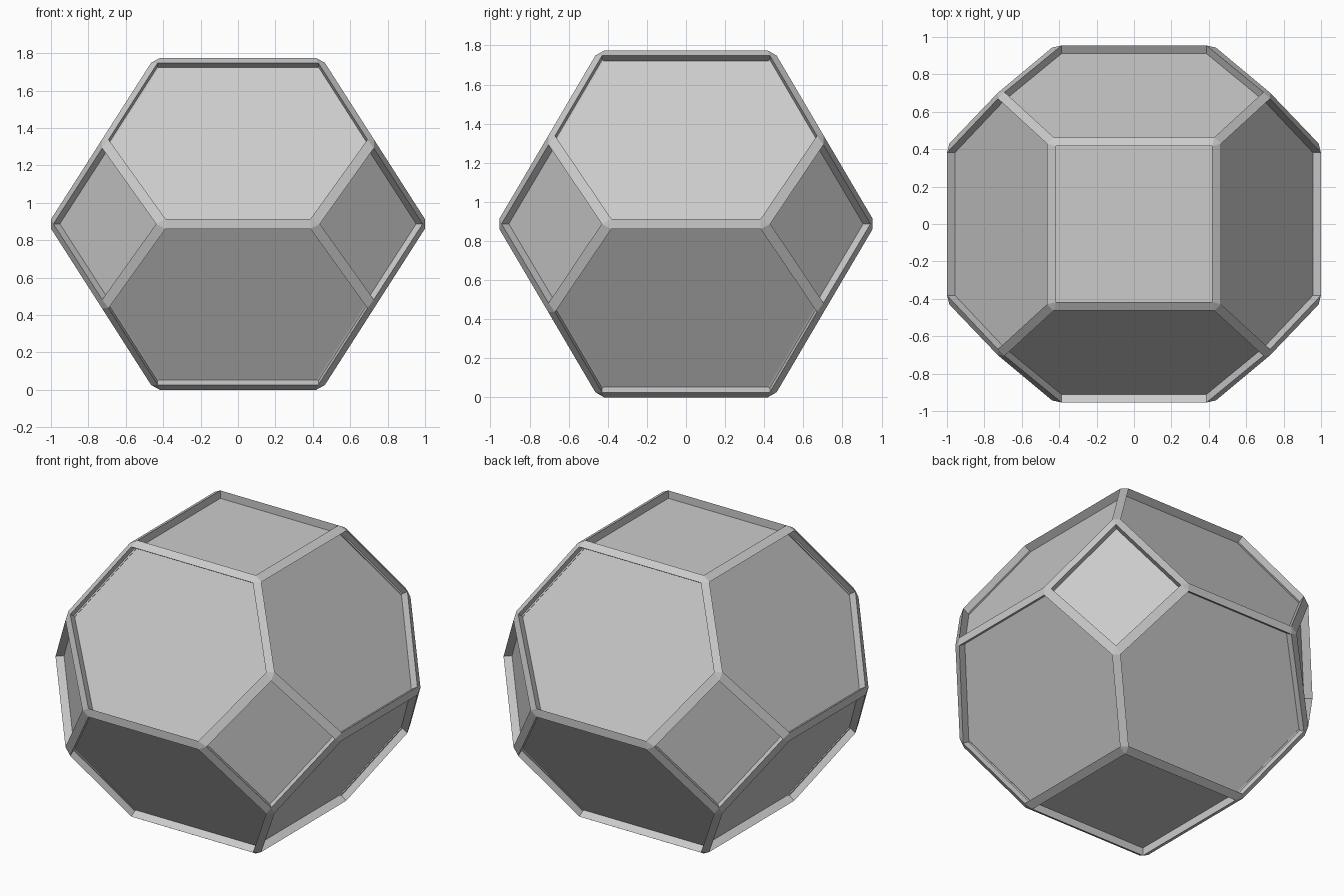
import bpy, bmesh, math

if "Cube" in bpy.data.objects:
    bpy.data.objects.remove(bpy.data.objects["Cube"])

HALF_Z = 0.8875    # half height of the solid
BEVEL = 0.031      # half width of the frame strips, measured on the faces
RECESS = 0.05      # depth of the sunken panels

# One corner of each kind; mirroring in x, y and z gives the whole solid
corners = [(0.448, 0.448, HALF_Z),   # square top and bottom
           (0.728, 0.705, 0.45),     # tips of the diamonds
           (1.016, 0.40, 0.0),       # side edges
           (0.405, 0.97, 0.0)]       # front and back edges
points = {(sx * x, sy * y, sz * z + HALF_Z)
          for x, y, z in corners
          for sx in (1, -1) for sy in (1, -1) for sz in (1, -1)}

# Fourteen-sided body: hull of the corners, with its triangles merged
bm = bmesh.new()
for p in sorted(points):
    bm.verts.new(p)
bmesh.ops.convex_hull(bm, input=bm.verts[:])
bmesh.ops.dissolve_limit(bm, angle_limit=math.radians(25),
                         verts=bm.verts[:], edges=bm.edges[:])
bmesh.ops.recalc_face_normals(bm, faces=bm.faces[:])

# Chamfered edges form the frame strips
bmesh.ops.bevel(bm, geom=bm.edges[:], offset=BEVEL, offset_type='OFFSET',
                segments=1, profile=0.5, affect='EDGES', clamp_overlap=False)

# Sink the large faces to make the panels
bm.normal_update()
panels = [f for f in bm.faces if f.calc_area() > 0.1]
bmesh.ops.inset_individual(bm, faces=panels, thickness=0.0005, depth=-RECESS)

mesh = bpy.data.meshes.new("framed_polyhedron")
bm.to_mesh(mesh)
bm.free()
body = bpy.data.objects.new("framed_polyhedron", mesh)
bpy.context.collection.objects.link(body)
